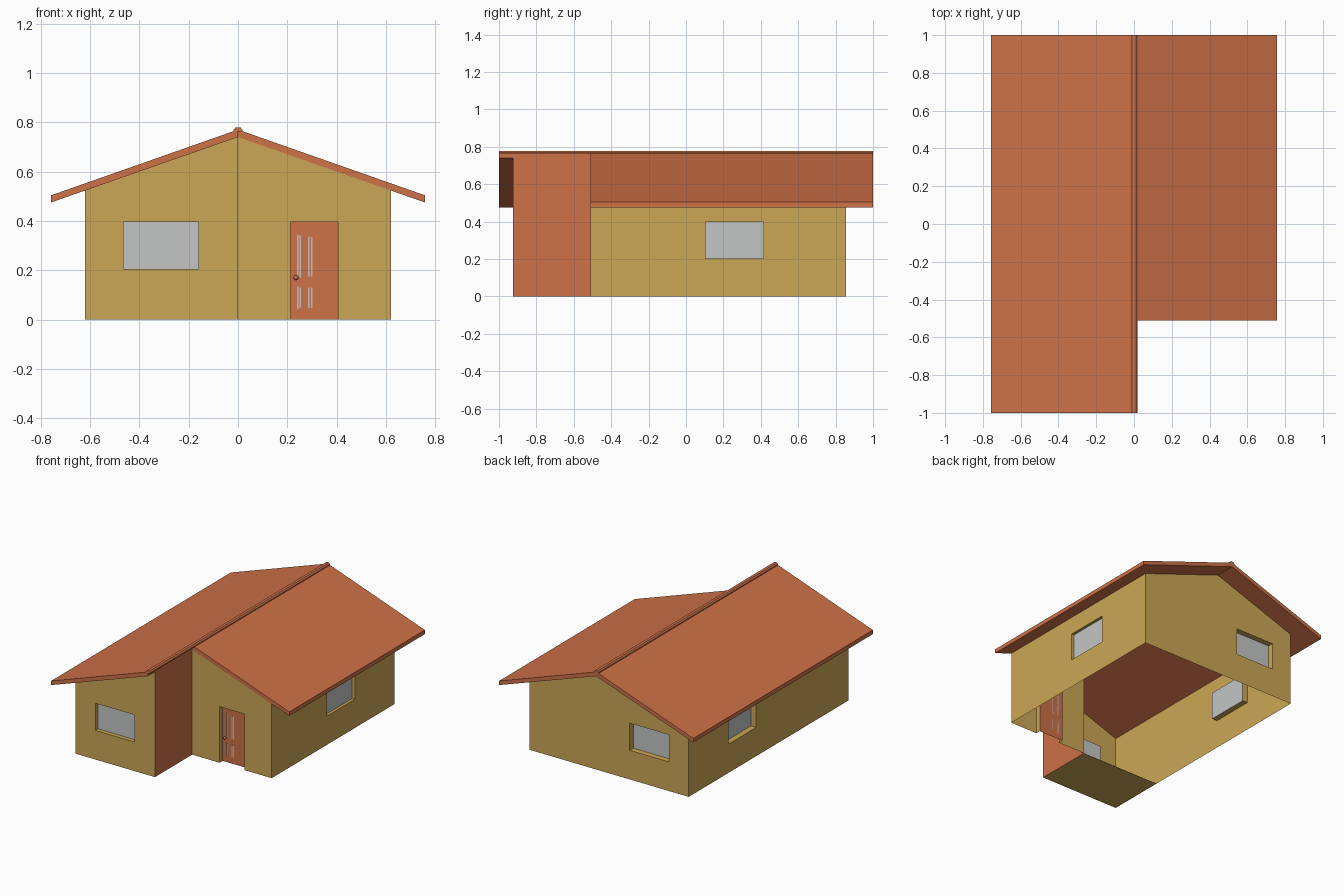
import bpy, bmesh
from mathutils import Vector

if "Cube" in bpy.data.objects:
    bpy.data.objects.remove(bpy.data.objects["Cube"])


def material(name, rgb):
    lin = [(c / 255 / 12.92 if c / 255 < 0.04 else ((c / 255 + 0.055) / 1.055) ** 2.4) for c in rgb]
    m = bpy.data.materials.new(name)
    m.diffuse_color = (*lin, 1)
    m.use_nodes = True
    m.node_tree.nodes["Principled BSDF"].inputs["Base Color"].default_value = m.diffuse_color
    return m


TAN = material("tan_plaster", (204, 167, 86))
ORANGE = material("terracotta", (205, 113, 71))
GREY = material("glass_grey", (196, 198, 197))


def finish(name, bm, mat):
    me = bpy.data.meshes.new(name)
    bm.to_mesh(me)
    bm.free()
    ob = bpy.data.objects.new(name, me)
    me.materials.append(mat)
    bpy.context.collection.objects.link(ob)
    return ob


def sheet(name, pts, mat, out):
    """One flat face turned towards direction out."""
    bm = bmesh.new()
    f = bm.faces.new([bm.verts.new(p) for p in pts])
    f.normal_update()
    if f.normal.dot(out) < 0:
        f.normal_flip()
    return finish(name, bm, mat)


def prism(name, profile, y0, y1, mat):
    """Extrude an xz profile along y."""
    bm = bmesh.new()
    f = bm.faces.new([bm.verts.new((x, y0, z)) for x, z in profile])
    ext = bmesh.ops.extrude_face_region(bm, geom=[f])["geom"]
    bmesh.ops.translate(bm, verts=[v for v in ext if isinstance(v, bmesh.types.BMVert)], vec=(0, y1 - y0, 0))
    bmesh.ops.recalc_face_normals(bm, faces=bm.faces)
    return finish(name, bm, mat)


def wall(name, axis, at, out, outline, hole=None, depth=0.04):
    """Thin wall in the xz (axis y) or yz (axis x) plane, with an optional
    recessed opening (u0, u1, v0, v1) whose pane sits depth inwards."""
    n = Vector((out, 0, 0)) if axis == "x" else Vector((0, out, 0))

    def P(u, v, d=0.0):
        return (Vector((at, u, v)) if axis == "x" else Vector((u, at, v))) - n * d

    bm = bmesh.new()
    loops, rect = [outline], None
    if hole:
        u0, u1, v0, v1 = hole
        rect = [(u0, v0), (u0, v1), (u1, v1), (u1, v0)]
        if v0 > 0:
            loops.append(rect)
        else:  # doorway: notch the bottom edge (outline starts bottom left)
            loops = [[outline[0]] + rect + outline[1:]]
    edges = []
    for lp in loops:
        vs = [bm.verts.new(P(*p)) for p in lp]
        edges += [bm.edges.new((vs[i], vs[(i + 1) % len(vs)])) for i in range(len(vs))]
    bmesh.ops.triangle_fill(bm, edges=edges, use_beauty=True, normal=n)
    for f in bm.faces:
        f.normal_update()
        if f.normal.dot(n) < 0:
            f.normal_flip()
    if hole:
        centre = P((u0 + u1) / 2, (v0 + v1) / 2, depth / 2)
        for i in range(4 if v0 > 0 else 3):
            a, b = rect[i], rect[(i + 1) % 4]
            f = bm.faces.new([bm.verts.new(p) for p in (P(*a), P(*b), P(*b, depth), P(*a, depth))])
            f.normal_update()
            if f.normal.dot(centre - f.calc_center_median()) < 0:
                f.normal_flip()
        is_door = v0 == 0
        sheet(name + ("_door" if is_door else "_pane"), [P(*p, depth) for p in rect],
              ORANGE if is_door else GREY, n)
    return finish(name, bm, TAN)


# Main sizes
W, EAVE, TOP = 0.62, 0.523, 0.74
FRONT, STEP, BACK = -0.925, -0.51, 0.855
WIN_X, WIN_Y = (-0.465, -0.16, 0.205, 0.396), (0.105, 0.415, 0.203, 0.398)

# Walls with windows and door
wall("front_left_wall", "y", FRONT, -1, [(-W, 0), (0, 0), (0, TOP), (-W, EAVE)], WIN_X, 0.03)
wall("front_right_wall", "y", STEP, -1, [(0, 0), (W, 0), (W, EAVE), (0, TOP)],
     (0.213, 0.406, 0, 0.395), 0.035)
wall("back_wall", "y", BACK, 1, [(-W, 0), (W, 0), (W, EAVE), (0, TOP), (-W, EAVE)], WIN_X)
wall("left_wall", "x", -W, -1, [(FRONT, 0), (BACK, 0), (BACK, EAVE), (FRONT, EAVE)], WIN_Y)
wall("right_wall", "x", W, 1, [(STEP, 0), (BACK, 0), (BACK, EAVE), (STEP, EAVE)], WIN_Y, 0.02)

# Coloured return wall beside the entrance, and floor of the front wing
sheet("return_wall", [(0, FRONT, 0), (0, STEP, 0), (0, STEP, TOP), (0, FRONT, TOP)], ORANGE, Vector((1, 0, 0)))
sheet("wing_floor", [(-W, FRONT, 0), (0, FRONT, 0), (0, STEP, 0), (-W, STEP, 0)], TAN, Vector((0, 0, -1)))

# Roof slabs and ridge cap
for name, s, y0 in (("roof_left", -1, -1), ("roof_right", 1, STEP)):
    prism(name, [(0, TOP), (s * 0.757, 0.475), (s * 0.757, 0.504), (0, 0.77)], y0, 1, ORANGE)
prism("ridge_cap", [(-0.018, 0.762), (0.018, 0.762), (0.018, 0.77), (0.01, 0.779), (-0.01, 0.779), (-0.018, 0.77)],
      -1, 1, ORANGE)

# Slim strips and knob on the door
door_y = STEP + 0.035
for i, (x, lo, hi) in enumerate([(0.243, 0.165, 0.345), (0.252, 0.17, 0.34), (0.287, 0.175, 0.335), (0.299, 0.175, 0.335),
                                 (0.243, 0.042, 0.135), (0.252, 0.047, 0.13), (0.287, 0.047, 0.13), (0.299, 0.047, 0.13)]):
    prism(f"door_strip_{i + 1}", [(x - 0.003, lo), (x + 0.003, lo), (x + 0.003, hi), (x - 0.003, hi)],
          door_y - 0.002, door_y, GREY)
bpy.ops.mesh.primitive_uv_sphere_add(segments=12, ring_count=8, radius=0.01, location=(0.235, door_y - 0.008, 0.17))
knob = bpy.context.object
knob.name = "door_knob"
knob.data.materials.append(ORANGE)
bpy.ops.object.shade_smooth_by_angle()
